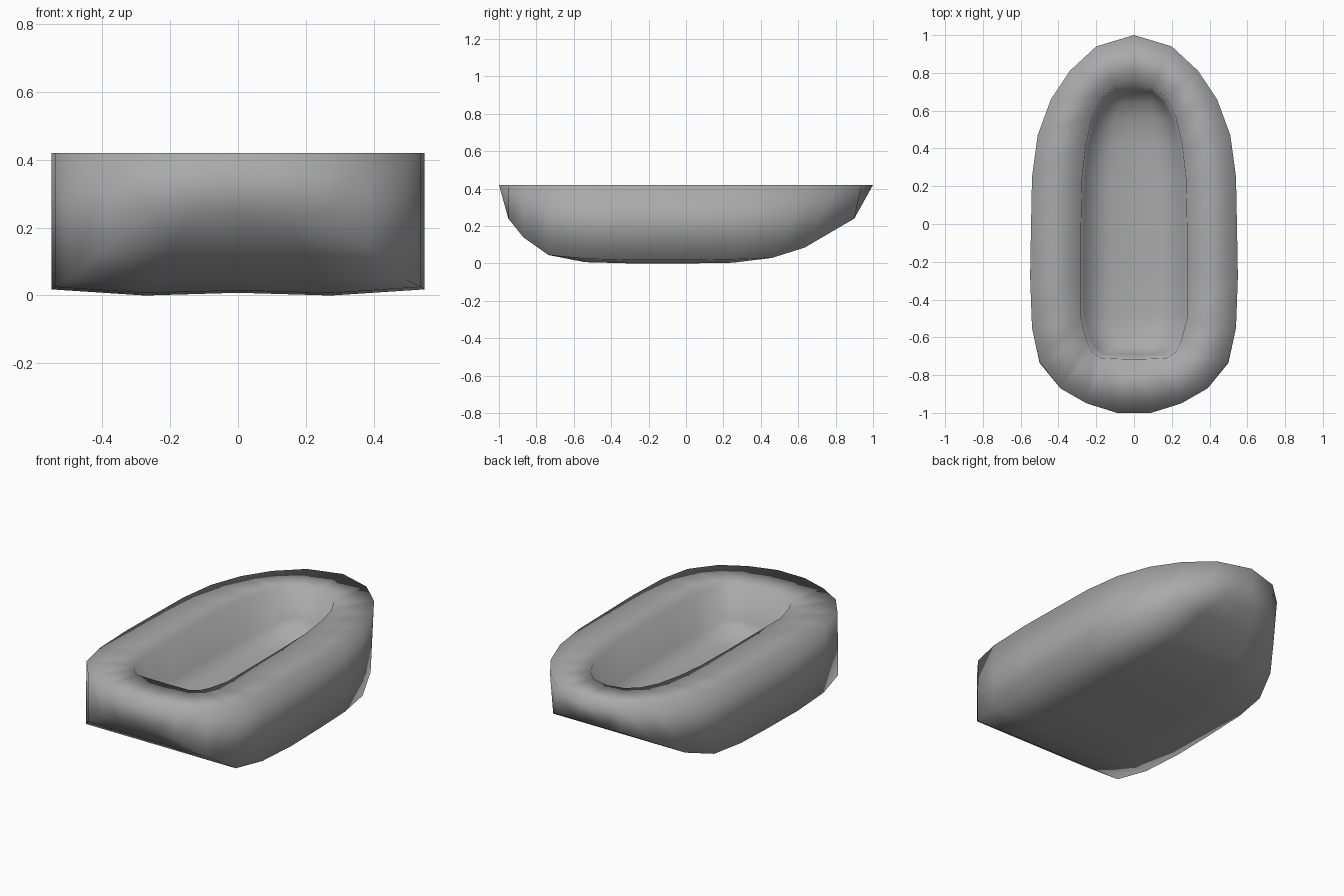
import bpy, bmesh

cube = bpy.data.objects.get("Cube")
if cube:
    bpy.data.objects.remove(cube, do_unlink=True)

grey = bpy.data.materials.new("plain_grey")
grey.use_nodes = True
colour = (0.4, 0.4, 0.4, 1)
grey.diffuse_color = colour
grey.node_tree.nodes["Principled BSDF"].inputs["Base Color"].default_value = colour

RIM = 0.42

# Half outlines from back to front: half width, rim y, lower y, lower z
outer_tip = (0, 1)
outer_rows = [
    (.20, .94, .90, .24), (.34, .81, .78, .17), (.44, .66, .635, .085),
    (.51, .47, .46, .03), (.54, .25, .25, .004), (.545, 0, 0, 0),
    (.55, -.28, -.28, 0), (.54, -.55, -.54, .007), (.50, -.73, -.735, .045),
    (.39, -.87, -.87, .14), (.25, -.95, -.95, .24)]
outer_nose = (.09, -1)

inner_tip = (0, .755)
inner_rows = [
    (.10, .73, .70, .25), (.17, .67, .64, .19), (.22, .57, .55, .15),
    (.255, .42, .41, .14), (.275, .24, .24, .135), (.28, 0, 0, .135),
    (.28, -.26, -.26, .135), (.28, -.50, -.48, .14), (.25, -.62, -.59, .15),
    (.22, -.68, -.65, .18), (.17, -.71, -.69, .23)]
inner_nose = (.05, -.715)

bm = bmesh.new()


def shell(tip, rows, nose, width, lift, limit):
    """Side walls dropping from the rim to a lower surface."""
    vert = lambda x, y, z: bm.verts.new((x, y, z))
    left = [vert(x, y, RIM) for x, y, _, _ in rows]
    right = [vert(-x, y, RIM) for x, y, _, _ in rows]
    back = vert(*tip, RIM)
    front = [vert(s * nose[0], nose[1], RIM) for s in (1, -1)]
    # The lift only shapes rows below the limit
    low = [[vert(x * width * f, y, z + d * (z < limit))
            for f, d in zip((1, .5, 0, -.5, -1), lift)] for x, _, y, z in rows]
    for i in range(len(rows) - 1):
        for k in range(4):
            bm.faces.new((low[i][k], low[i][k + 1], low[i + 1][k + 1], low[i + 1][k]))
        for top, k in ((left, 0), (right, 4)):
            bm.faces.new((top[i], top[i + 1], low[i + 1][k], low[i][k]))
    # Back end
    b = low[0]
    bm.faces.new((left[0], b[0], b[1], back))
    bm.faces.new((right[0], b[4], b[3], back))
    for k in (1, 2):
        bm.faces.new((back, b[k], b[k + 1]))
    # Front end
    f = low[-1]
    bm.faces.new((left[-1], f[0], f[1], front[0]))
    bm.faces.new((right[-1], f[4], f[3], front[1]))
    bm.faces.new((front[0], f[1], f[2]))
    bm.faces.new((front[1], f[3], f[2]))
    bm.faces.new((front[0], f[2], front[1]))
    return [back] + left + front + right[::-1]


hull = shell(outer_tip, outer_rows, outer_nose, 1, (.018, 0, .008, 0, .018), .02)
basin = shell(inner_tip, inner_rows, inner_nose, .94, (.05, .012, 0, .012, .05), .2)

# Flat rim joining the hull to the basin
for i in range(len(hull)):
    j = (i + 1) % len(hull)
    bm.faces.new((hull[i], hull[j], basin[j], basin[i]))

bmesh.ops.recalc_face_normals(bm, faces=bm.faces)
for face in bm.faces:
    face.smooth = True
mesh = bpy.data.meshes.new("tub")
bm.to_mesh(mesh)
bm.free()
mesh.materials.append(grey)
tub = bpy.data.objects.new("tub", mesh)
bpy.context.collection.objects.link(tub)
